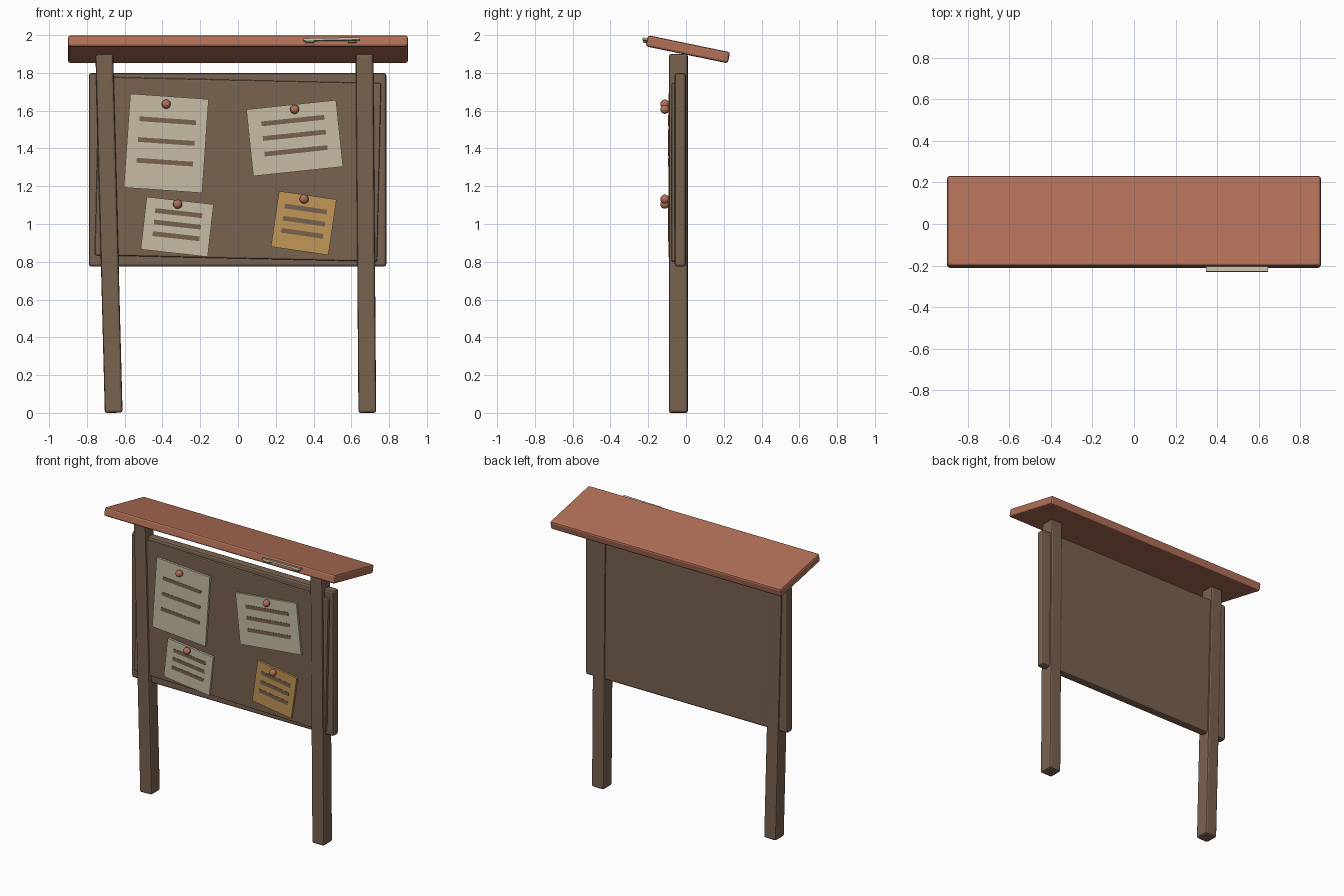
import bpy
from math import radians
from mathutils import Matrix, Vector

cube = bpy.data.objects.get("Cube")
if cube:
    bpy.data.objects.remove(cube, do_unlink=True)


def material(name, rgb):
    m = bpy.data.materials.new(name)
    m.use_nodes = True
    m.diffuse_color = (*rgb, 1)
    m.node_tree.nodes["Principled BSDF"].inputs["Base Color"].default_value = (*rgb, 1)
    return m


wood = material("brown wood", (0.19, 0.122, 0.08))
clay = material("terracotta", (0.445, 0.162, 0.098))
cream = material("cream paper", (0.57, 0.51, 0.38))
ochre = material("ochre paper", (0.54, 0.31, 0.093))


def box(name, centre, size, mat, lean=0, pitch=0, bevel=0.0):
    """Box leaning anticlockwise as seen from the front, pitched about x."""
    bpy.ops.mesh.primitive_cube_add(size=1)
    ob = bpy.context.object
    ob.name = name
    ob.data.transform(Matrix.Diagonal((*size, 1)))
    ob.location = centre
    ob.rotation_euler = (radians(pitch), radians(-lean), 0)
    ob.data.materials.append(mat)
    if bevel:
        mod = ob.modifiers.new("Bevel", 'BEVEL')
        mod.width = bevel
        mod.segments = 2
    return ob


# Posts
box("right_post", (-0.683, -0.04, 0.95), (0.094, 0.1, 1.9), wood, lean=1.5, bevel=0.012)
box("left_post", (0.677, -0.04, 0.95), (0.094, 0.1, 1.9), wood, lean=0.45, bevel=0.012)

# Backing board and the slightly crooked panel on it
box("backing_board", (-0.002, -0.03, 1.287), (1.575, 0.06, 1.025), wood, bevel=0.014)
box("pin_panel", (0, -0.05, 1.29), (1.495, 0.055, 0.945), wood, lean=-1.3, bevel=0.008)

# Sloping roof
box("roof", (0, 0.01, 1.925), (1.8, 0.444, 0.06), clay, pitch=-11.7, bevel=0.012)

# Notices: centre x, z, width, height, lean, line length, line offsets, pin x, z
notices = {
    "large_notice": (-0.38, 1.427, 0.416, 0.498, -4, 0.3, (0.12, 0.01, -0.1), -0.38, 1.635, cream),
    "wide_notice": (0.3, 1.455, 0.478, 0.355, 6, 0.335, (0.093, 0.015, -0.068), 0.3, 1.607, cream),
    "small_notice": (-0.322, 0.985, 0.357, 0.28, -6.4, 0.25, (0.073, 0.012, -0.05), -0.32, 1.105, cream),
    "ochre_notice": (0.348, 1.005, 0.308, 0.298, -8.3, 0.225, (0.075, 0.01, -0.055), 0.35, 1.132, ochre),
}
for name, (x, z, w, h, lean, length, rows, px, pz, mat) in notices.items():
    box(name, (x, -0.084, z), (w, 0.016, h), mat, lean)
    turn = Matrix.Rotation(radians(-lean), 3, 'Y')
    for i, row in enumerate(rows):
        spot = Vector((x, -0.092, z)) + turn @ Vector((0, 0, row))
        box(f"{name}_line_{i + 1}", spot, (length, 0.004, 0.025), wood, lean)
    bpy.ops.mesh.primitive_uv_sphere_add(segments=16, ring_count=10, radius=0.024,
                                         location=(px, -0.112, pz))
    pin = bpy.context.object
    pin.name = name + "_pin"
    pin.data.materials.append(clay)
    bpy.ops.object.shade_smooth_by_angle()

# Thin slip tucked into the roof's front edge, with two small tabs below
box("roof_slip", (0.496, -0.213, 1.976), (0.298, 0.034, 0.012), cream, lean=1, pitch=-11.7)
for side, x in (("right", 0.38), ("left", 0.605)):
    box(f"{side}_slip_tab", (x, -0.213, 1.964), (0.045, 0.028, 0.012), wood, pitch=-11.7)
